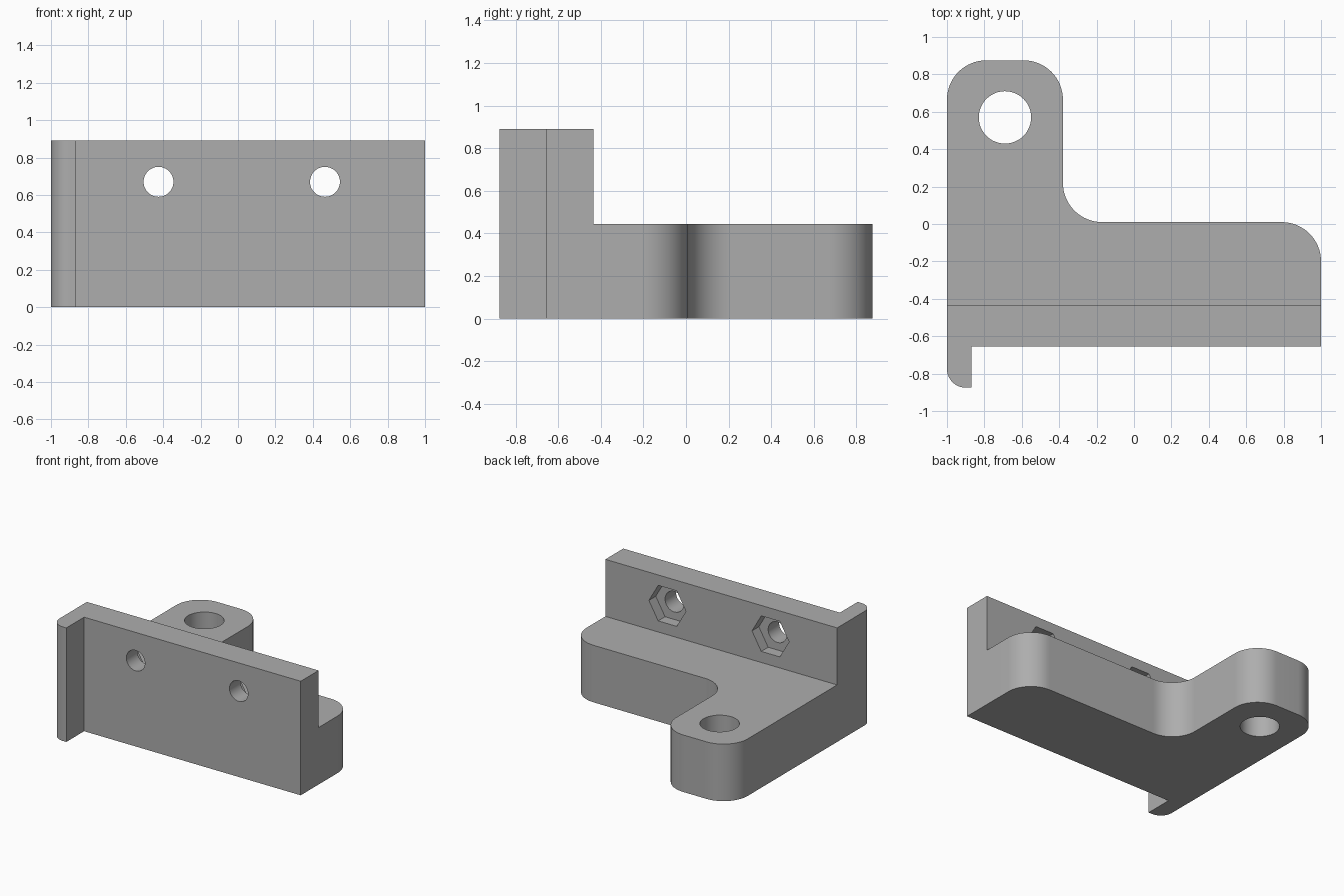
import bpy, bmesh, math
from mathutils import Vector

cube = bpy.data.objects.get("Cube")
if cube:
    bpy.data.objects.remove(cube, do_unlink=True)

grey = bpy.data.materials.new("plain grey")
grey.use_nodes = True
GREY = (0.42, 0.42, 0.42, 1)
grey.diffuse_color = GREY
grey.node_tree.nodes["Principled BSDF"].inputs["Base Color"].default_value = GREY


def rounded(corners, steps=16):
    """Outline from (x, y, radius) right-angle corners, arcs put in where radius > 0."""
    out = []
    for i, (x, y, r) in enumerate(corners):
        p = Vector((x, y))
        if r == 0:
            out.append(p)
            continue
        a = (Vector(corners[i - 1][:2]) - p).normalized() * r
        b = (Vector(corners[(i + 1) % len(corners)][:2]) - p).normalized() * r
        for k in range(steps + 1):
            t = math.pi / 2 * k / steps
            out.append(p + a + b - b * math.cos(t) - a * math.sin(t))
    return out


def prism(name, outline, height):
    """Extrude an outline upwards from z = 0."""
    bm = bmesh.new()
    face = bm.faces.new([bm.verts.new((p.x, p.y, 0)) for p in outline])
    top = bmesh.ops.extrude_face_region(bm, geom=[face])["geom"]
    bmesh.ops.translate(bm, vec=(0, 0, height),
                        verts=[v for v in top if isinstance(v, bmesh.types.BMVert)])
    bmesh.ops.recalc_face_normals(bm, faces=bm.faces)
    mesh = bpy.data.meshes.new(name)
    bm.to_mesh(mesh)
    bm.free()
    mesh.materials.append(grey)
    obj = bpy.data.objects.new(name, mesh)
    bpy.context.collection.objects.link(obj)
    return obj


def cutter(name, radius, depth, location, sides=48, along_y=False):
    bpy.ops.mesh.primitive_cylinder_add(vertices=sides, radius=radius, depth=depth)
    obj = bpy.context.object
    obj.name = name
    obj.location = location
    if along_y:
        # points of a six-sided cutter lie left and right
        obj.rotation_euler = (math.pi / 2, math.radians(30) if sides == 6 else 0, 0)
    obj.data.materials.append(grey)
    obj.hide_render = True
    return obj


# Front wall with the lip at its right end
WALL_FRONT, WALL_BACK = -0.655, -0.435
bracket = prism("bracket", rounded([
    (-1, WALL_BACK, 0), (-1, -0.875, 0.1), (-0.87, -0.875, 0),
    (-0.87, WALL_FRONT, 0), (1, WALL_FRONT, 0), (1, WALL_BACK, 0)]), 0.89)

# Foot plate with the mounting arm
foot = prism("foot_plate", rounded([
    (-1, -0.55, 0), (1, -0.55, 0), (1, 0.01, 0.21), (-0.38, 0.01, 0.21),
    (-0.38, 0.875, 0.21), (-1, 0.875, 0.21)]), 0.445)

# Arm hole, screw holes and nut pockets
steps = [(foot, "UNION"),
         (cutter("arm_hole", 0.14, 2, (-0.69, 0.57, 0)), "DIFFERENCE")]
POCKET = 0.085
for x in (-0.425, 0.465):
    steps.append((cutter("screw_hole", 0.08, 0.6, (x, -0.55, 0.67), along_y=True), "DIFFERENCE"))
    steps.append((cutter("nut_pocket", 0.16, 2 * POCKET, (x, WALL_BACK, 0.67), 6, True), "DIFFERENCE"))

for other, operation in steps:
    mod = bracket.modifiers.new(other.name, "BOOLEAN")
    mod.operation, mod.solver, mod.object = operation, "EXACT", other

# Bake the cuts, then drop the helpers
bpy.context.view_layer.update()
result = bpy.data.meshes.new_from_object(
    bracket.evaluated_get(bpy.context.evaluated_depsgraph_get()))
bracket.modifiers.clear()
bracket.data = result
for other, _ in steps:
    bpy.data.objects.remove(other, do_unlink=True)

bpy.ops.object.select_all(action="DESELECT")
bracket.select_set(True)
bpy.context.view_layer.objects.active = bracket
bpy.ops.object.shade_smooth_by_angle(angle=math.radians(30))
